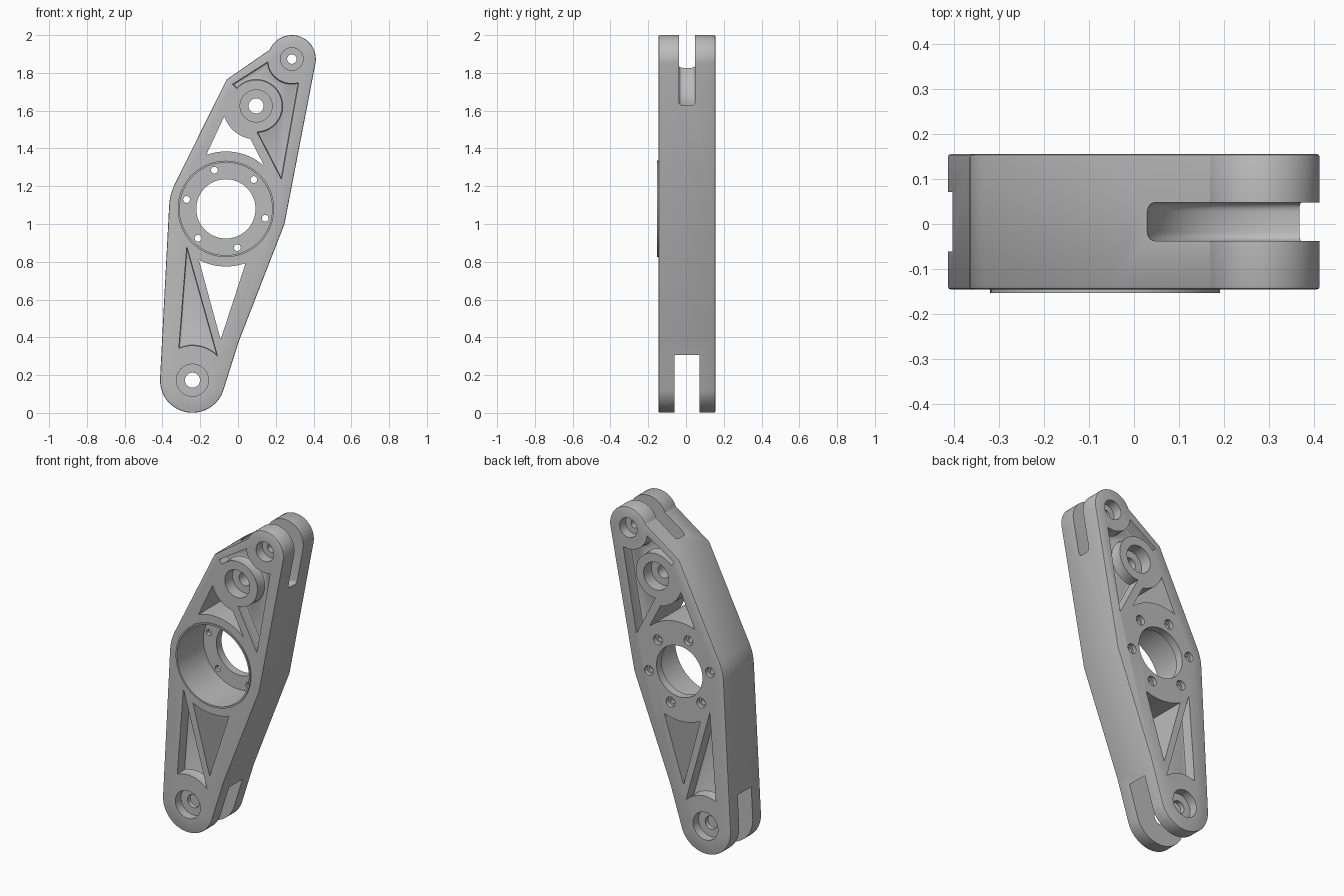
import bpy, bmesh
from math import sin, cos, radians

cube = bpy.data.objects.get("Cube")
if cube:
    bpy.data.objects.remove(cube, do_unlink=True)

# Main dimensions: front and back faces, and the centres of the four hubs
FRONT, BACK = -0.145, 0.155
MIDDLE = (FRONT + BACK) / 2
FAR = 0.4
LOWER = (-0.241, 0.173)
UPPER = (0.285, 1.873)
IDLER = (0.096, 1.625)
CENTRE = (-0.064, 1.08)

# One grey metal for the whole part
grey = bpy.data.materials.new("grey metal")
colour = (0.5, 0.5, 0.5, 1)
grey.use_nodes = True
grey.diffuse_color = colour
shader = next(n for n in grey.node_tree.nodes if n.type == "BSDF_PRINCIPLED")
shader.inputs["Base Color"].default_value = colour


def arc(centre, radius, start, end, steps):
    """Points on an arc in the x-z plane, angles in degrees."""
    angles = [radians(start + (end - start) * i / steps) for i in range(steps + 1)]
    return [(centre[0] + radius * cos(a), centre[1] + radius * sin(a)) for a in angles]


def prism(name, points, y0, y1, round_at=(), width=0.0, segments=2):
    """Extrude an outline from y0 to y1, rounding the rim of the chosen ends."""
    bm = bmesh.new()
    near = [bm.verts.new((x, y0, z)) for x, z in points]
    far = [bm.verts.new((x, y1, z)) for x, z in points]
    caps = {y0: bm.faces.new(near), y1: bm.faces.new(far[::-1])}
    count = len(points)
    for i in range(count):
        j = (i + 1) % count
        bm.faces.new((near[j], near[i], far[i], far[j]))
    bmesh.ops.recalc_face_normals(bm, faces=bm.faces)
    rim = [e for y in round_at for e in caps[y].edges]
    if rim:
        bmesh.ops.bevel(bm, geom=rim, offset=width, segments=segments, profile=0.5,
                        affect="EDGES", clamp_overlap=True)
    mesh = bpy.data.meshes.new(name)
    bm.to_mesh(mesh)
    bm.free()
    mesh.materials.append(grey)
    obj = bpy.data.objects.new(name, mesh)
    bpy.context.collection.objects.link(obj)
    return obj


def disc(name, centre, radius, y0, y1, steps=64, **rounding):
    return prism(name, arc(centre, radius, 0, 360, steps)[:-1], y0, y1, **rounding)


# Arm body: tapering plate with rounded ends
outline = (arc(LOWER, 0.172, 177, 343, 40)
           + [(0.003, 0.375), (0.246, 1.0)]
           + arc(UPPER, 0.127, -12, 157, 40)
           + [(-0.06, 1.765)]
           + arc(CENTRE, 0.301, 154, 177, 8))
arm = prism("link_arm", outline, FRONT, BACK, round_at=(FRONT, BACK), width=0.006)
tools = []


def combine(tool, operation="DIFFERENCE"):
    tool.hide_render = True
    tools.append(tool)
    mod = arm.modifiers.new(tool.name, "BOOLEAN")
    mod.solver = "EXACT"
    mod.operation = operation
    mod.object = tool


# Raised lip around the bearing housing, then the housing bore
combine(disc("bearing_lip", CENTRE, 0.255, FRONT - 0.008, MIDDLE, 96), "UNION")
combine(disc("bearing_bore", CENTRE, 0.245, -FAR, BACK - 0.05, 96))
combine(disc("shaft_opening", CENTRE, 0.157, -FAR, FAR))

# Ring of bolt holes, counterbored at the back
for bolt in arc(CENTRE, 0.214, -13.5, 286.5, 5):
    combine(disc("bolt_hole", bolt, 0.018, -FAR, FAR, 24))
    combine(disc("bolt_recess", bolt, 0.03, BACK - 0.025, FAR, 24))

# Fork slots at both ends
combine(disc("lower_fork_slot", LOWER, 0.26, MIDDLE - 0.066, MIDDLE + 0.066, 80))
slot = (MIDDLE - 0.043, MIDDLE + 0.043)
combine(disc("upper_fork_slot", UPPER, 0.26, *slot, round_at=slot, width=0.02, segments=4))

# Pin holes with counterbores on both faces
for hub, hole, recess, depth in ((LOWER, 0.04, 0.085, 0.055),
                                 (UPPER, 0.025, 0.06, 0.06),
                                 (IDLER, 0.04, 0.085, 0.075)):
    combine(disc("pin_hole", hub, hole, -FAR, FAR, 32))
    combine(disc("front_recess", hub, recess, -FAR, FRONT + depth, 48))
    combine(disc("back_recess", hub, recess, BACK - depth, FAR, 48))

# Triangular windows right through the arm
lower_window = arc(CENTRE, 0.305, 242, 290, 16) + [(-0.092, 0.388)]
upper_window = (arc(IDLER, 0.177, 260, 198, 16)
                + arc(CENTRE, 0.304, 110, 48, 16))
for window in (lower_window, upper_window):
    combine(prism("window", window, -FAR, FAR))

# Blind lightening pockets on both faces, with rounded floors
lower_pocket = [(-0.271, 0.88)] + arc(LOWER, 0.184, 113, 44, 8)
upper_pocket = ([(-0.028, 1.74), (0.158, 1.858)]
                + arc(UPPER, 0.13, 190, 286, 10)[1:]
                + [(0.23, 1.236)]
                + arc(IDLER, 0.138, -88, 138, 24))
for pocket in (lower_pocket, upper_pocket):
    for floor, outside in ((FRONT + 0.07, -FAR), (BACK - 0.07, FAR)):
        combine(prism("pocket", pocket, floor, outside, round_at=(floor,), width=0.01))

# Bake the cuts and discard the tools
bpy.context.view_layer.update()
graph = bpy.context.evaluated_depsgraph_get()
baked = bpy.data.meshes.new_from_object(arm.evaluated_get(graph))
arm.modifiers.clear()
arm.data = baked
for tool in tools:
    bpy.data.objects.remove(tool, do_unlink=True)
baked.materials.clear()
baked.materials.append(grey)
for face in baked.polygons:
    face.material_index = 0

# Smooth round walls, crisp corners
bpy.ops.object.select_all(action="DESELECT")
arm.select_set(True)
bpy.context.view_layer.objects.active = arm
bpy.ops.object.shade_smooth_by_angle(angle=radians(30))
